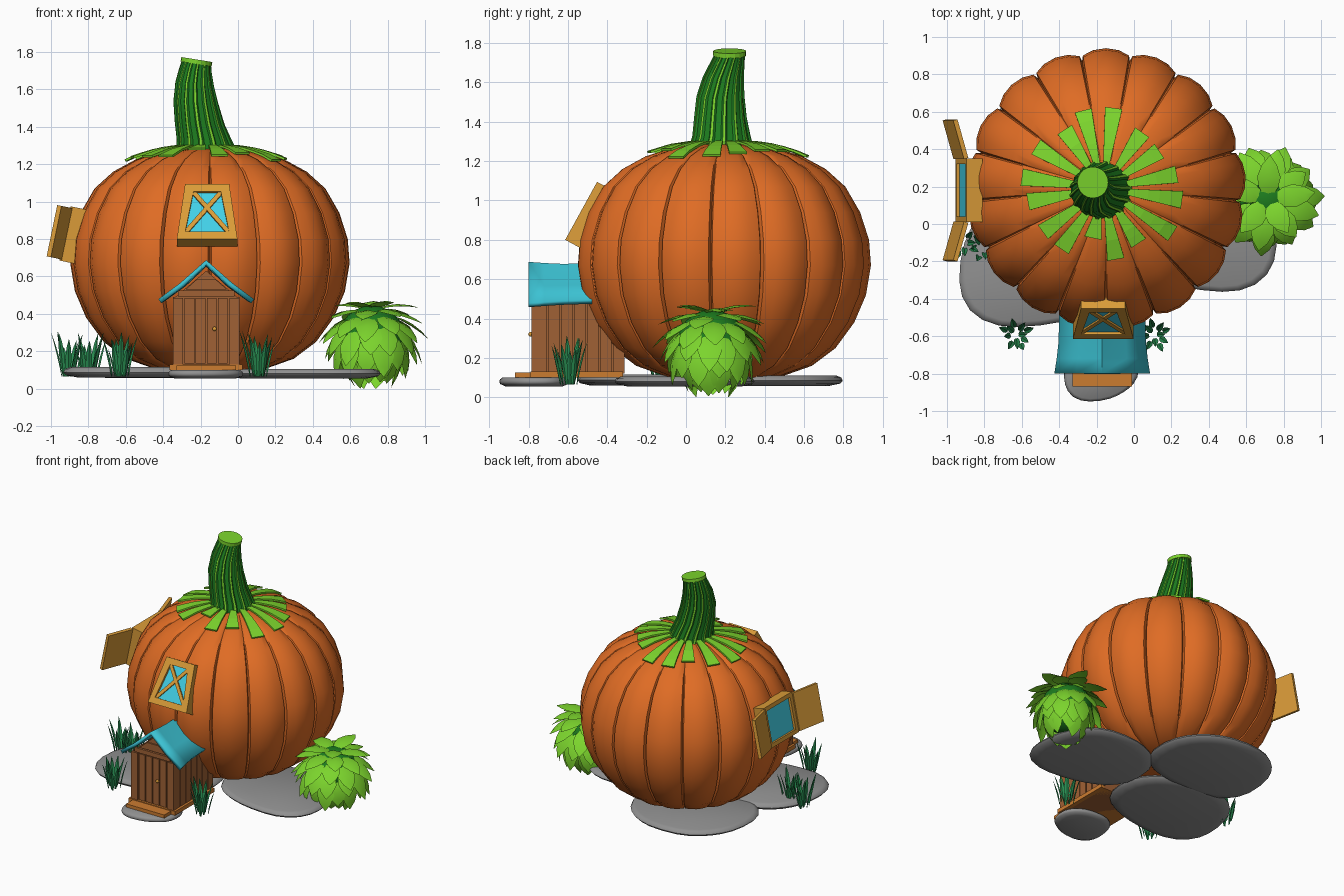
import bpy, math, random
from math import sin, cos, pi, radians
from mathutils import Vector, Matrix

random.seed(4)
if "Cube" in bpy.data.objects:
    bpy.data.objects.remove(bpy.data.objects["Cube"])


def material(name, *rgb):
    m = bpy.data.materials.new(name)
    m.use_nodes = True
    m.diffuse_color = (*rgb, 1)
    m.node_tree.nodes["Principled BSDF"].inputs["Base Color"].default_value = (*rgb, 1)
    return m


ORANGE = material("pumpkin orange", .74, .15, .018)
LIME = material("light leaf green", .2, .66, .026)
DARK = material("dark stem green", .012, .2, .013)
TAN = material("golden wood", .7, .33, .04)
GLASS = material("window blue", .055, .63, .8)
ROOF = material("roof turquoise", .045, .54, .65)
BROWN = material("brown plank", .35, .12, .035)
STEP = material("step wood", .6, .2, .03)
STONE = material("stone grey", .28, .28, .28)
GRASS = material("grass green", .021, .26, .08)


def build(name, verts, faces, mats, smooth=None, rule=None, thick=0):
    me = bpy.data.meshes.new(name)
    me.from_pydata([tuple(v) for v in verts], [], faces)
    for m in mats:
        me.materials.append(m)
    if rule:
        for p in me.polygons:
            p.material_index = rule(p.index)
    if smooth:
        me.shade_smooth()
        me.set_sharp_from_angle(angle=radians(smooth))
    ob = bpy.data.objects.new(name, me)
    bpy.context.collection.objects.link(ob)
    if thick:
        mod = ob.modifiers.new("thickness", "SOLIDIFY")
        mod.thickness, mod.offset = thick, 0
    return ob


def grid_faces(rows, cols, wrap=False):
    """Quads joining consecutive rows of points."""
    return [(r * cols + c, r * cols + (c + 1) % cols,
             (r + 1) * cols + (c + 1) % cols, (r + 1) * cols + c)
            for r in range(rows - 1) for c in range(cols if wrap else cols - 1)]


def plate(name, pts, lo, hi, frame, mat):
    """Extrude a counter-clockwise outline from lo to hi along the frame's normal."""
    n = len(pts)
    verts = [frame @ Vector((x, y, h)) for h in (lo, hi) for x, y in pts]
    faces = [tuple(range(n))[::-1], tuple(range(n, 2 * n))] + grid_faces(2, n, True)
    return build(name, verts, faces, [mat])


def rect(x0, x1, y0, y1):
    return [(x0, y0), (x1, y0), (x1, y1), (x0, y1)]


def frame_at(origin, across, up):
    x, y = Vector(across).normalized(), Vector(up).normalized()
    m = Matrix((x, y, x.cross(y))).transposed().to_4x4()
    m.translation = origin
    return m


# Ribbed pumpkin body
CX, CY, RIBS = -.15, .19, 17
PROFILE = [(.02, .1), (.28, .1), (.45, .16), (.57, .25), (.665, .38), (.725, .52), (.75, .67),
           (.74, .8), (.695, .94), (.62, 1.07), (.52, 1.16), (.4, 1.225), (.27, 1.265),
           (.14, 1.285), (.02, 1.27)]
LOBE = [(0, .925), (.035, .962), (.25, .99), (.5, 1), (.75, .99), (.965, .962)]
verts = []
for r, z in PROFILE:
    for i in range(RIBS):
        for t, k in LOBE:
            a = -pi / 2 + (i + t) * 2 * pi / RIBS
            verts.append((CX + r * k * cos(a), CY + r * k * sin(a), z))
cols = RIBS * len(LOBE)
faces = grid_faces(len(PROFILE), cols, True)
faces += [tuple(range(cols))[::-1], tuple(range(len(verts) - cols, len(verts)))]
build("pumpkin_body", verts, faces, [ORANGE], smooth=45)


def top_height(r):
    for (r1, z1), (r0, z0) in zip(PROFILE[8:], PROFILE[9:]):
        if r0 <= r <= r1:
            return z0 + (z1 - z0) * (r - r0) / (r1 - r0)
    return 1.27


# Pale wedges spreading from the stem over the top
for i in range(16):
    a = radians(-100 + i * 22.5 + random.uniform(-3, 3))
    reach = random.uniform(.34, .45) if i else .27
    verts = []
    for j in range(6):
        r = .12 + (reach - .12) * j / 5
        w = .016 + .03 * j / 5
        for s in (-w, w):
            verts.append((CX - .015 + r * cos(a) - s * sin(a), CY + r * sin(a) + s * cos(a),
                          top_height(r) + .016))
    build(f"stem_wedge_{i + 1}", verts, grid_faces(6, 2), [LIME], thick=.012)

# Fluted, leaning stem with pale ridges
PATH = [(1.26, -.165, .18, .168), (1.33, -.18, .18, .148), (1.42, -.205, .175, .134),
        (1.53, -.225, .175, .122), (1.63, -.232, .19, .104), (1.7, -.228, .21, .088),
        (1.745, -.222, .222, .078)]
FLUTES, FLUTE = 14, [(0, 1), (.22, 1), (.36, .93), (.86, .93)]
verts = []
for j, (z, x, y, r) in enumerate(PATH):
    for i in range(FLUTES):
        for t, k in FLUTE:
            a = (i + t) * 2 * pi / FLUTES + .05 * j
            tilt = -.15 * r * k * cos(a) * j / 6
            verts.append((x + r * k * cos(a), y + r * k * sin(a), z + tilt))
cols = FLUTES * len(FLUTE)
build("stem", verts, grid_faces(len(PATH), cols, True), [DARK, LIME], smooth=30,
      rule=lambda i: 1 if i % len(FLUTE) == 0 else 0)
disc = [(.084 * cos(i * pi / 10), .084 * sin(i * pi / 10)) for i in range(20)]
plate("stem_cap", disc, -.012, .012, frame_at((-.222, .222, 1.748), (1, 0, -.16), (0, 1, 0)), LIME)


# Windows
def window(name, frame, low, high, h, bar, cross):
    outer = [(-low, -h), (low, -h), (high, h), (-high, h)]
    inner = [(x - math.copysign(bar, x), y - math.copysign(bar, y)) for x, y in outer]
    plate(name + "_glass", inner, -.06, .008, frame, GLASS)
    for i in range(4):
        k = (i + 1) % 4
        plate(f"{name}_frame_{i + 1}", [outer[i], outer[k], inner[k], inner[i]], -.06, .026, frame, TAN)
    if cross:
        for i in (0, 1):
            a, b = Vector(inner[i]), Vector(inner[i + 2])
            d = (b - a).normalized()
            w = Vector((-d.y, d.x)) * .012
            plate(f"{name}_crossbar_{i + 1}", [a - w, b - w, b + w, a + w], .0, .018 + .002 * i, frame, TAN)


window("front_window", frame_at((-.165, -.51, .935), (1, 0, 0), (0, .165, .3)), .162, .118, .168, .045, True)
side = frame_at((-.9, .18, .825), (0, -1, 0), (.06, 0, .29))
window("side_window", side, .17, .17, .148, .03, False)
for s, label in ((1, "front"), (-1, "back")):
    hinge = side @ Matrix.Translation((s * .17, 0, .026)) @ Matrix.Rotation(-s * radians(16), 4, "Y")
    plate(label + "_shutter", rect(*sorted((0, s * .215)), -.14, .14), -.012, .012, hinge, TAN)

# Porch body with gable
PX = -.17
front = frame_at((PX, -.77, 0), (1, 0, 0), (0, 0, 1))
plate("porch_body", [(-.165, .1), (.165, .1), (.165, .49), (0, .63), (-.165, .49)], -.45, 0, front, BROWN)
for i in range(4):
    x = -.118 + i * .059
    plate(f"door_plank_{i + 1}", rect(x + .003, x + .056, .135, .485), 0, .012, front, BROWN)
for s in (-1, 1):
    plate("door_post", rect(*sorted((s * .125, s * .178)), .12, .485), -.03, .014, front, BROWN)
    wall = frame_at((PX + s * .165, -.77, 0), (0, s, 0), (0, 0, 1))
    for i in range(7):
        y = s * i * .066
        plate("wall_plank", rect(*sorted((y + s * .004, y + s * .062)), .12, .49), 0, .012, wall, BROWN)
plate("door_header", rect(-.15, .15, .492, .525), 0, .016, front, BROWN)
plate("gable_board", [(-.11, .531), (.11, .531), (.05, .585), (-.05, .585)], 0, .01, front, BROWN)
bpy.ops.mesh.primitive_uv_sphere_add(segments=10, ring_count=6, radius=.012, location=(PX + .045, -.79, .32))
knob = bpy.context.object
knob.name = "door_knob"
knob.data.materials.append(TAN)

# Porch floor and step
plate("porch_floor", rect(-.195, .195, .1, .13), -.45, .02, front, STEP)
plate("door_step", rect(-.16, .16, .1, .125), 0, .1, front, STEP)

# Sagging gable roof
verts = []
for y, k, drop in ((-.8, 1, 0), (-.72, .95, .006), (-.63, .91, .01), (-.5, .9, .008), (-.42, .9, .008)):
    for x, z in ((-.248, .468), (-.13, .556), (0, .675), (.13, .556), (.248, .468)):
        verts.append((PX + x * k, y, z - drop + (1 - k) * .25 * abs(x) * 4))
build("porch_roof", verts, grid_faces(5, 5), [ROOF], smooth=30, thick=.026)


# Flat rounded stones
def stone(name, x, y, rx, ry, lo, hi, turn):
    n, verts = 28, []
    rings = [(.82, lo), (.97, lo + .012), (1, (lo + hi) / 2), (.98, hi - .01), (.92, hi)]
    for k, z in rings:
        for i in range(n):
            a = i * 2 * pi / n
            w = k * (1 + .05 * sin(2 * a + turn) + .04 * cos(3 * a + turn))
            px, py = (math.copysign(abs(f) ** .85, f) for f in (cos(a), sin(a)))
            verts.append((x + rx * w * px, y + ry * w * py, z))
    caps = [tuple(range(n))[::-1], tuple(range(4 * n, 5 * n))]
    build(name, verts, grid_faces(5, n, True) + caps, [STONE], smooth=50)


stone("left_stone", -.5, -.2, .43, .36, .06, .115, .6)
stone("right_stone", .36, -.01, .4, .36, .055, .105, 2.6)
stone("back_stone", -.35, .42, .42, .38, .058, .11, 1.2)
stone("porch_stone", -.18, -.77, .2, .175, .055, .1, 0)


# Leaves share one tapered, folded, curling shape
def leaf(base, along, out, length, width, curl, fold):
    side_dir = along.cross(out).normalized()
    rows = []
    for t, w in ((0, .35), (.25, .85), (.5, 1), (.78, .65), (1, .04)):
        mid = base + along * length * t + out * curl * length * t * t
        for s in (-1, 0, 1):
            rows.append(mid + side_dir * s * w * width / 2 + out * (fold * w if s == 0 else 0))
    return rows


def foliage(name, leaves, mat):
    verts, faces = [], []
    for pts in leaves:
        faces += [tuple(i + len(verts) for i in f) for f in grid_faces(5, 3)]
        verts += pts
    build(name, verts, faces, [mat], smooth=35)


# Round bush of overlapping leaves around a dark core
BUSH = Vector((.715, .13, .265))
bpy.ops.mesh.primitive_uv_sphere_add(segments=20, ring_count=12, radius=.18, location=BUSH)
core = bpy.context.object
core.name = "bush_core"
core.data.materials.append(DARK)
core.data.shade_smooth()
leaves = []
for polar, count, lift in ((8, 5, .5), (28, 8, .5), (48, 11, .45), (68, 13, .4), (88, 13, .33), (108, 12, .27)):
    for i in range(count):
        a = (i + polar / 40) * 2 * pi / count + random.uniform(-.12, .12)
        p = radians(polar + random.uniform(-5, 5))
        normal = Vector((sin(p) * cos(a), sin(p) * sin(a), cos(p)))
        down = Vector((cos(p) * cos(a), cos(p) * sin(a), -sin(p)))
        along = (down + normal * lift).normalized()
        out = (normal - down * lift).normalized()
        leaves.append(leaf(BUSH + normal * .165, along, out, random.uniform(.18, .22), .125, -.22, .012))
foliage("bush_leaves", leaves, LIME)

# Grass tufts
for n, (x, y, count) in enumerate([(-.91, -.1, 9), (-.8, -.12, 9), (-.63, -.59, 11), (.11, -.59, 11)]):
    leaves = []
    for i in range(count):
        a = i * 2.4
        r = .012 + .045 * i / count
        outward = Vector((cos(a), sin(a), 0))
        along = (outward * .12 + Vector((0, 0, 1))).normalized()
        base = Vector((x, y, .065)) + outward * r
        leaves.append(leaf(base, along, outward, random.uniform(.15, .25), .034, .13, .006))
    foliage(f"grass_tuft_{n + 1}", leaves, GRASS)
